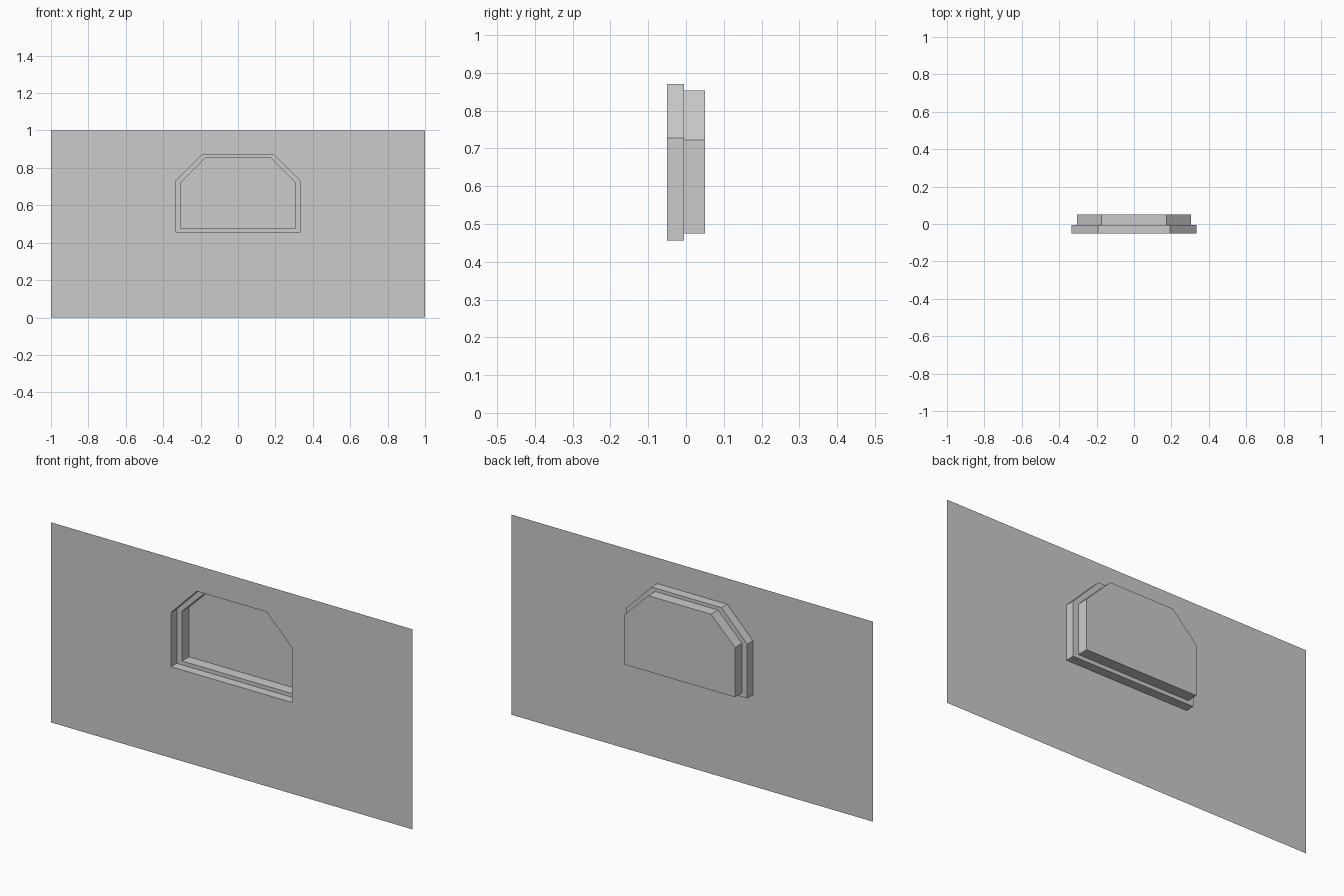
import bpy
import bmesh

cube = bpy.data.objects.get("Cube")
if cube:
    bpy.data.objects.remove(cube, do_unlink=True)

# One plain grey for every surface
grey = bpy.data.materials.new("plain_grey")
grey.use_nodes = True
colour = (0.6, 0.6, 0.6, 1.0)
grey.diffuse_color = colour
grey.node_tree.nodes["Principled BSDF"].inputs["Base Color"].default_value = colour


def ring(y, half_width, bottom, shoulder, half_top, top):
    """Six-sided outline with clipped upper corners, lying at depth y."""
    right = [(half_width, bottom), (half_width, shoulder), (half_top, top)]
    left = [(-x, z) for x, z in reversed(right)]
    return [(x, y, z) for x, z in right + left]


def build(name, outer, inner=None):
    """Band of faces between two outlines, or one filled outline."""
    bm = bmesh.new()
    a = [bm.verts.new(p) for p in outer]
    if inner is None:
        bm.faces.new(a)
    else:
        b = [bm.verts.new(p) for p in inner]
        for i in range(len(a)):
            j = (i + 1) % len(a)
            bm.faces.new((a[i], a[j], b[j], b[i]))
    mesh = bpy.data.meshes.new(name)
    bm.to_mesh(mesh)
    bm.free()
    mesh.materials.append(grey)
    obj = bpy.data.objects.new(name, mesh)
    bpy.context.collection.objects.link(obj)
    return obj


FRONT, STEP, BACK = -0.05, -0.005, 0.05
large = (0.335, 0.456, 0.727, 0.193, 0.871)
small = (0.306, 0.475, 0.723, 0.174, 0.854)

# Thin wall around the opening
build("wall", ring(FRONT, 1, 0, 0.727, 1, 1), ring(FRONT, *large))
# Stepped niche going back from the wall
build("outer_recess", ring(FRONT, *large), ring(STEP, *large))
build("step_ledge", ring(STEP, *large), ring(STEP, *small))
build("inner_recess", ring(STEP, *small), ring(BACK, *small))
build("back_panel", ring(BACK, *small))
